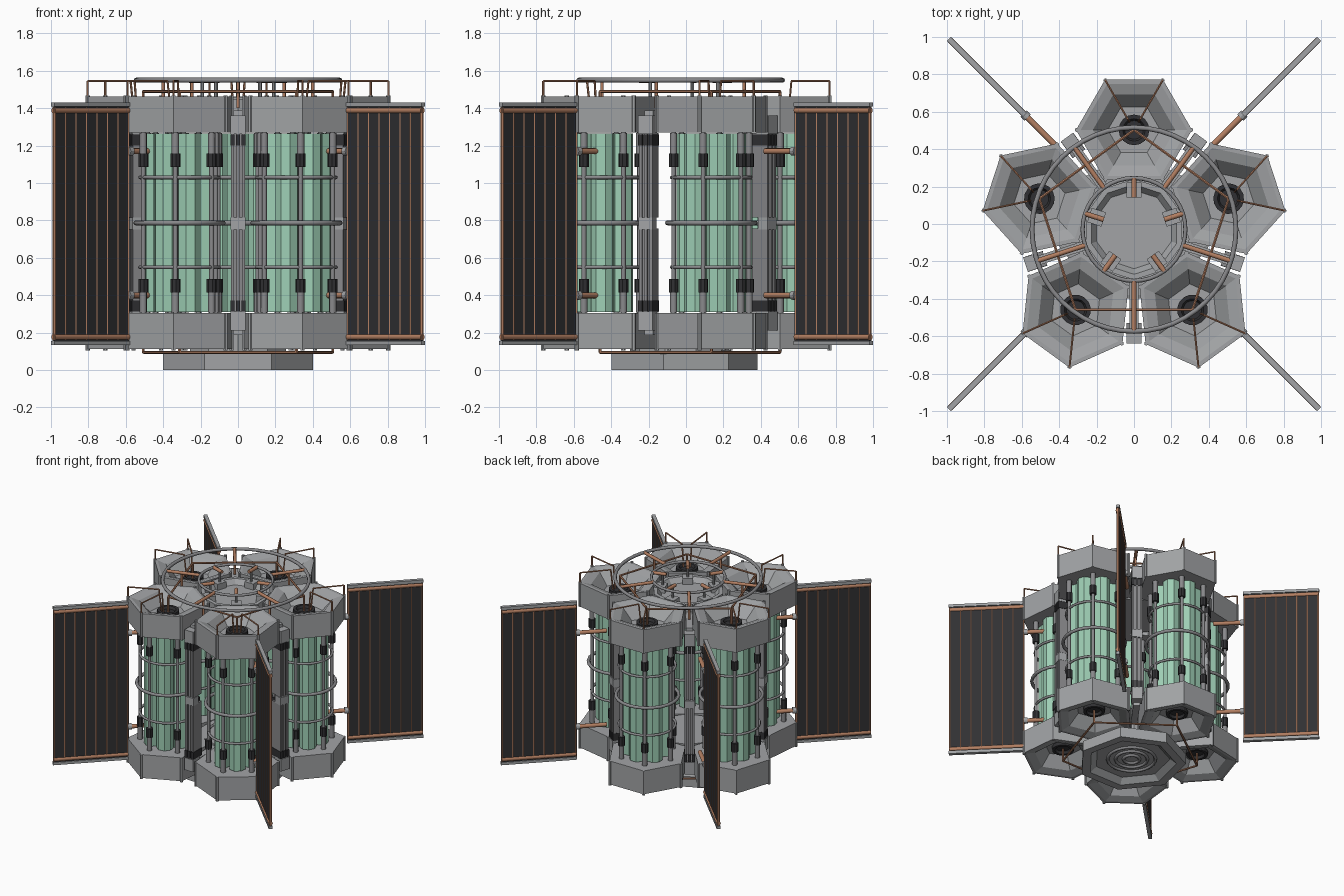
import bpy, bmesh
from math import pi, cos, sin, radians
from mathutils import Matrix, Vector

cube = bpy.data.objects.get("Cube")
if cube:
    bpy.data.objects.remove(cube)


def material(name, rgb):
    m = bpy.data.materials.new(name)
    m.use_nodes = True
    m.diffuse_color = (*rgb, 1)
    m.node_tree.nodes["Principled BSDF"].inputs["Base Color"].default_value = (*rgb, 1)
    return m


STEEL = material("light steel", (0.36, 0.37, 0.38))
GREY = material("mid grey metal", (0.25, 0.25, 0.26))
COPPER = material("copper", (0.45, 0.21, 0.12))
GLASS = material("pale green glass", (0.34, 0.62, 0.46))
DARK = material("charcoal", (0.03, 0.03, 0.033))

MID = 0.787          # height of the mirror plane between top and bottom
POD_R = 0.532        # distance of each pod from the hub axis


def turn(a):
    return Matrix.Rotation(radians(a), 4, 'Z')


HUB = Matrix.Translation((0, -0.029, 0))
PODS = [HUB @ turn(90 + 72 * k) @ Matrix.Translation((POD_R, 0, 0)) for k in range(5)]
GAPS = [HUB @ turn(72 * k - 90) for k in range(5)]
PANELS = [turn(45 + 90 * k) for k in range(4)]


def loft(bm, sides, profile, phase=0.0, at=(0, 0), closed=False):
    """Rings of the given (radius, z) profile joined into a solid."""
    rings = []
    for r, z in profile:
        ring = []
        for i in range(sides):
            a = phase + 2 * pi * i / sides
            ring.append(bm.verts.new((at[0] + r * cos(a), at[1] + r * sin(a), z)))
        rings.append(ring)
    pairs = list(zip(rings, rings[1:]))
    if closed:
        pairs.append((rings[-1], rings[0]))
    else:
        bm.faces.new(rings[0])
        bm.faces.new(rings[-1])
    for lo, hi in pairs:
        for i in range(sides):
            j = (i + 1) % sides
            bm.faces.new((lo[i], lo[j], hi[j], hi[i]))


def box(bm, lo, hi):
    lo, hi = Vector(lo), Vector(hi)
    m = Matrix.Translation((lo + hi) / 2) @ Matrix.Diagonal((*(hi - lo), 1))
    bmesh.ops.create_cube(bm, size=1, matrix=m)


def rod(bm, a, b, r, sides=8):
    a, b = Vector(a), Vector(b)
    d = b - a
    m = Matrix.Translation((a + b) / 2) @ d.to_track_quat('Z', 'Y').to_matrix().to_4x4()
    bmesh.ops.create_cone(bm, cap_ends=True, segments=sides, radius1=r, radius2=r,
                          depth=d.length, matrix=m)


def path(bm, points, r):
    for a, b in zip(points, points[1:]):
        rod(bm, a, b, r, 6)


def hoop(bm, radius, z, r, sides=32):
    loft(bm, sides, [(radius + r * cos(t * pi / 4), z + r * sin(t * pi / 4))
                     for t in range(8)], closed=True)


def finish(name, bm, mat, places, smooth=False):
    bmesh.ops.recalc_face_normals(bm, faces=bm.faces)
    mesh = bpy.data.meshes.new(name)
    bm.to_mesh(mesh)
    bm.free()
    mesh.materials.append(mat)
    for i, place in enumerate(places):
        ob = bpy.data.objects.new(name, mesh)
        ob.matrix_world = place
        bpy.context.collection.objects.link(ob)
        if smooth and i == 0:
            bpy.ops.object.select_all(action='DESELECT')
            ob.select_set(True)
            bpy.context.view_layer.objects.active = ob
            bpy.ops.object.shade_smooth_by_angle(angle=radians(50))


def polar(r, a, z=0.0):
    return (r * cos(radians(a)), r * sin(radians(a)), z)


# Pod: hexagonal funnel caps, mirrored top and bottom
bm = bmesh.new()
for s in (1, -1):
    loft(bm, 6, [(r, MID + s * h) for r, h in
                 [(0.31, 0.483), (0.31, 0.675), (0.285, 0.675), (0.22, 0.655),
                  (0.14, 0.57), (0.1, 0.57)]], pi / 6)
    for a in range(30, 390, 60):      # corner ribs
        rod(bm, polar(0.305, a, MID + s * 0.483), polar(0.305, a, MID + s * 0.682), 0.012, 6)
finish("pod_cap", bm, STEEL, PODS)

bm = bmesh.new()
for s in (1, -1):
    loft(bm, 16, [(r, MID + s * h) for r, h in
                  [(0.082, 0.56), (0.082, 0.6), (0.06, 0.6), (0.05, 0.58)]])
finish("pod_port", bm, DARK, PODS)

# Pod: cluster of six glass tubes
bm = bmesh.new()
for a in range(0, 360, 60):
    loft(bm, 8, [(0.064, 0.31), (0.064, 1.265)], pi / 8, polar(0.124, a)[:2])
finish("glass_tubes", bm, GLASS, PODS)

# Pod: cage posts, hoops and clamps
bm = bmesh.new()
for a in range(30, 390, 60):
    rod(bm, polar(0.212, a, 0.3), polar(0.212, a, 1.28), 0.013)
    for s in (1, -1):
        rod(bm, polar(0.212, a, MID + s * 0.48), polar(0.212, a, MID + s * 0.36), 0.02)
for radius, z, r in [(0.212, 0.55, 0.01), (0.235, MID, 0.013), (0.212, 1.03, 0.01)]:
    hoop(bm, radius, z, r, 24)
finish("pod_cage", bm, GREY, PODS, True)

bm = bmesh.new()
for a in range(30, 390, 60):
    for s in (1, -1):
        rod(bm, polar(0.212, a, MID + s * 0.3), polar(0.212, a, MID + s * 0.372), 0.027)
finish("cage_clamps", bm, DARK, PODS)

# Pod: copper rails from the outer corners to the port
bm = bmesh.new()
for a in (-30, 30):
    path(bm, [polar(0.305, a, 1.46), polar(0.305, a, 1.545),
              polar(0.07, a, 1.545), polar(0.05, a, 1.36)], 0.006)
finish("pod_rail", bm, COPPER, PODS)

# Copper pipe loops joining neighbouring pods
bm = bmesh.new()
for z, inner in ((1.49, 1.36), (0.095, 0.2)):
    for k in range(5):
        a, b = polar(POD_R, 90 + 72 * k), polar(POD_R, 162 + 72 * k)
        path(bm, [(a[0], a[1], inner), (a[0], a[1], z), (b[0], b[1], z)], 0.008)
finish("link_pipes", bm, COPPER, [HUB])

# Central hub plates and stepped base
bm = bmesh.new()
loft(bm, 10, [(0.27, 1.28), (0.27, 1.45), (0.24, 1.45), (0.21, 1.41)], pi / 10)
loft(bm, 10, [(0.27, 0.08), (0.27, 0.3)], pi / 10)
finish("hub", bm, STEEL, [HUB])

bm = bmesh.new()
loft(bm, 7, [(0.39, 0.09), (0.41, 0.085), (0.41, 0), (0.34, 0), (0.29, 0.04), (0.22, 0.04)], pi / 2)
finish("base", bm, STEEL, [HUB])
bm = bmesh.new()
for r in (0.06, 0.12, 0.18):
    hoop(bm, r, 0.036, 0.012, 24)
finish("base_hoops", bm, GREY, [HUB], True)

# Hub lugs under the inner spokes
bm = bmesh.new()
box(bm, (0.17, -0.04, 1.4), (0.25, 0.04, 1.46))
rod(bm, (0.2, 0, 1.44), (0.2, 0, 1.55), 0.01)
finish("hub_lug", bm, STEEL, [HUB @ turn(90 + 72 * k) for k in range(5)])

# Top hoops and copper spokes
bm = bmesh.new()
hoop(bm, 0.545, 1.55, 0.013, 48)
hoop(bm, 0.275, 1.55, 0.011, 40)
finish("top_hoops", bm, GREY, [HUB], True)
bm = bmesh.new()
rod(bm, (0.275, 0, 1.55), (0.54, 0, 1.55), 0.013)
rod(bm, (0.42, 0, 1.4), (0.42, 0, 1.55), 0.009)
finish("outer_spoke", bm, COPPER, GAPS, True)
bm = bmesh.new()
rod(bm, (0.17, 0, 1.55), (0.275, 0, 1.55), 0.014)
finish("inner_spoke", bm, COPPER, [HUB @ turn(90 + 72 * k) for k in range(5)], True)

# Columns between the pods, tied to the hub by beams
bm = bmesh.new()
for s in (1, -1):
    zs = sorted((MID + s * 0.5, MID + s * 0.6))
    box(bm, (0.25, -0.025, zs[0]), (0.55, 0.025, zs[1]))
    zs = sorted((MID + s * 0.475, MID + s * 0.575))
    box(bm, (0.53, -0.04, zs[0]), (0.61, 0.04, zs[1]))
box(bm, (0.54, -0.04, 0.752), (0.605, 0.04, 0.815))
finish("column_blocks", bm, STEEL, GAPS)

bm = bmesh.new()
for s in (1, -1):
    zs = sorted((MID + s * 0.03, MID + s * 0.48))
    box(bm, (0.51, -0.03, zs[0]), (0.59, 0.03, zs[1]))
    for y in (-0.03, 0, 0.03):
        box(bm, (0.5, y - 0.008, zs[0]), (0.602, y + 0.008, zs[1]))
finish("column_body", bm, GREY, GAPS)

bm = bmesh.new()
for s in (1, -1):
    zs = sorted((MID + s * 0.415, MID + s * 0.473))
    for y in (-0.03, 0, 0.03):
        box(bm, (0.5, y - 0.011, zs[0]), (0.608, y + 0.011, zs[1]))
finish("column_vents", bm, DARK, GAPS)

# Radiator panels on copper booms
IN, OUT = 0.83, 1.4
bm = bmesh.new()
box(bm, (IN, -0.008, 0.15), (OUT - 0.005, 0.008, 1.415))
finish("radiator_sheet", bm, DARK, PANELS)

bm = bmesh.new()
for z in (0.145, 1.42):
    box(bm, (IN - 0.005, -0.014, z - 0.011), (OUT, 0.014, z + 0.011))
for z in (0.4, 1.17):
    rod(bm, (IN - 0.025, 0, z), (IN + 0.004, 0, z), 0.024, 12)
finish("radiator_frame", bm, STEEL, PANELS)

bm = bmesh.new()
for i in range(8):
    x = IN + 0.006 + i * (OUT - IN - 0.016) / 7
    rod(bm, (x, 0, 0.16), (x, 0, 1.405), 0.0105, 6)
for z in (0.177, 1.388):
    rod(bm, (IN, 0, z), (OUT - 0.005, 0, z), 0.017)
for z in (0.4, 1.17):
    rod(bm, (0.6, 0, z), (IN, 0, z), 0.016, 12)
finish("radiator_pipes", bm, COPPER, PANELS, True)
